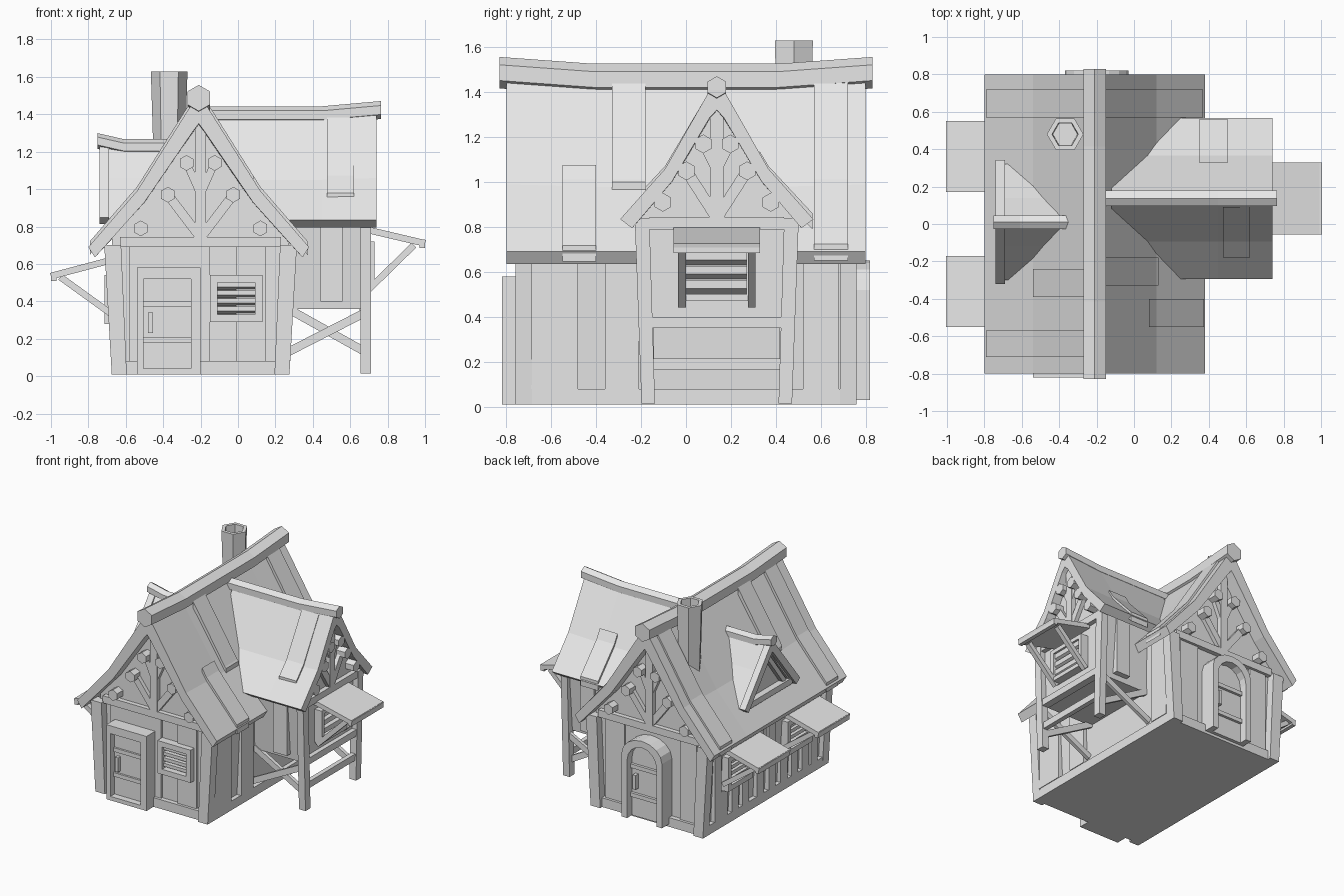
import bpy, bmesh, math
from mathutils import Vector

if "Cube" in bpy.data.objects:
    bpy.data.objects.remove(bpy.data.objects["Cube"])

grey = bpy.data.materials.new("plain_grey")
grey.use_nodes = True
grey.diffuse_color = (0.8, 0.8, 0.8, 1)
grey.node_tree.nodes["Principled BSDF"].inputs["Base Color"].default_value = (0.8, 0.8, 0.8, 1)

CX, WY, DY = -0.2, 0.137, 0.01      # centre lines of house, wing and dormer


def loft(name, rings):
    """Closed solid through equal rings of points."""
    bm = bmesh.new()
    vs = [[bm.verts.new(p) for p in r] for r in rings]
    n = len(vs[0])
    for a, b in zip(vs, vs[1:]):
        for i in range(n):
            j = (i + 1) % n
            bm.faces.new((a[i], a[j], b[j], b[i]))
    bm.faces.new(vs[0][::-1])
    bm.faces.new(vs[-1])
    bmesh.ops.recalc_face_normals(bm, faces=bm.faces)
    me = bpy.data.meshes.new(name)
    bm.to_mesh(me)
    bm.free()
    me.materials.append(grey)
    ob = bpy.data.objects.new(name, me)
    bpy.context.collection.objects.link(ob)
    return ob


# Wall frames: along the wall, height, distance outward
def front(u, z, d): return (u, -0.7 - d, z)
def back(u, z, d): return (u, 0.7 + d, z)
def right(u, z, d): return (CX + 0.455 + d, u, z)
def left(u, z, d): return (CX - 0.455 - d, u, z)
def wing_end(u, z, d): return (0.67 + d, u, z)
def dormer_end(u, z, d): return (-0.69 - d, u, z)
def wing_front(u, z, d): return (u, WY - 0.32 - d, z)
def wing_back(u, z, d): return (u, WY + 0.32 + d, z)
# Cross-section frames: across, height, along
def along_y(u, z, d): return (u, d, z)
def along_x(u, z, d): return (d, u, z)


def prism(name, pts, d0, d1, f):
    return loft(name, [[f(u, z, d) for u, z in pts] for d in (d0, d1)])


def rect(name, u0, u1, z0, z1, d0, d1, f):
    return prism(name, [(u0, z0), (u1, z0), (u1, z1), (u0, z1)], d0, d1, f)


def strip(name, p, q, w, d0, d1, f):
    p, q = Vector(p), Vector(q)
    s = (q - p).orthogonal().normalized() * w / 2
    prism(name, [p - s, q - s, q + s, p + s], d0, d1, f)


def hexagon(u, z, r, turn=30):
    return [(u + r * math.cos(math.radians(turn + 60 * k)),
             z + r * math.sin(math.radians(turn + 60 * k))) for k in range(6)]


def roof(name, c, outer, inner, stations, f):
    """Sagging roof slab; half profiles run from eave to apex."""
    def whole(h):
        return [(-o, z) for o, z in h] + [(o, z) for o, z in h[-2::-1]]
    low, high = outer[0][1], outer[-1][1]
    sec = whole(outer) + whole(inner)[::-1]
    loft(name, [[f(c + o, z + dz * max(0, (z - low) / (high - low)), t) for o, z in sec]
                for t, dz in stations])


def ridge(name, c, z, r, stations, f):
    loft(name, [[f(u, v, t) for u, v in hexagon(c, z + dz, r)] for t, dz in stations])


def plank(name, c, prof, side, o0, o1, t0, t1, f):
    """Raised board that follows a roof slope."""
    def zat(o):
        for (a, za), (b, zb) in zip(prof, prof[1:]):
            if b <= o <= a:
                return za + (zb - za) * (a - o) / (a - b)
        return prof[0][1]
    os = [o1] + [o for o, z in prof if o0 < o < o1] + [o0]
    pts = [(c + side * o, zat(o) + 0.022) for o in os]
    pts += [(c + side * o, zat(o) - 0.05) for o in os[::-1]]
    prism(name, pts, t0, t1, f)


def gable(name, f, c, half, zb, top, pegs):
    """Timber framing with round-ended pegs."""
    rect(name + "_tie_beam", c - half, c + half, zb, zb + 0.055, 0, 0.035, f)
    rect(name + "_king_post", c - 0.03, c + 0.03, zb, top, 0, 0.035, f)
    for s in (-1, 1):
        strip(name + "_lower_strut", (c, zb + 0.05), (c + s * pegs[1][0], pegs[1][1]), 0.05, 0, 0.03, f)
        strip(name + "_upper_strut", (c, pegs[1][1]), (c + s * pegs[2][0], pegs[2][1]), 0.04, 0, 0.03, f)
        for o, z in pegs:
            prism(name + "_peg", hexagon(c + s * o, z, 0.042), 0, 0.07, f)


def window(name, u0, u1, z0, z1, f, w=0.04, slats=4):
    for a, b in ((u0, u0 + w), (u1 - w, u1)):
        rect(name + "_jamb", a, b, z0, z1, -0.02, 0.06, f)
    for a, b in ((z0, z0 + w), (z1 - w, z1)):
        rect(name + "_rail", u0 + w, u1 - w, a, b, -0.02, 0.06, f)
    h = (z1 - z0 - 2 * w) / slats
    for k in range(slats):
        z = z0 + w + k * h
        sec = [(z + h, -0.01), (z + h, 0.045), (z + h * 0.42, 0.045), (z, -0.01)]
        loft(name + "_slat", [[f(u, v, d) for v, d in sec] for u in (u0 + w, u1 - w)])


def awning(name, x0, z0, x1, z1, y0, y1, foot, tip):
    strip(name + "_board", (x0, z0), (x1, z1), 0.035, y0, y1, along_y)
    for y in (y0 + 0.02, y1 - 0.055):
        strip(name + "_brace", foot, tip, 0.035, y, y + 0.035, along_y)
    rect(name + "_edge", x1 - 0.03 if x1 > 0 else x1, x1 if x1 > 0 else x1 + 0.03,
         z1 - 0.025, z1 + 0.02, y0, y1, along_y)


# House body and corner posts
half = [(0.44, 0.01), (0.475, 0.76), (0.29, 0.97)]
body = [(CX - o, z) for o, z in half] + [(CX, 1.4)] + [(CX + o, z) for o, z in half[::-1]]
prism("house_body", body, -0.7, 0.7, along_y)
for sx in (-1, 1):
    for sy in (-1, 1):
        sec = [(CX + sx * o, z) for o, z in ((0.395, 0.01), (0.475, 0.01), (0.515, 0.7), (0.425, 0.7))]
        prism("corner_post", sec, sy * 0.685, sy * 0.76, along_y)
    f = right if sx > 0 else left
    rect("side_sill", -0.7, 0.7, 0.01, 0.08, -0.03, 0.02, f)
for f in (front, back):
    rect("gable_sill", CX - 0.4, CX + 0.4, 0.01, 0.08, 0, 0.035, f)
    gable("house_gable", f, CX, 0.43, 0.69, 1.37, [(0.32, 0.79), (0.175, 0.97), (0.075, 1.14)])
for a, b in ((-0.58, -0.15), (-0.01, 0.15)):
    rect("front_plank", a, b, 0.08, 0.69, 0, 0.015, front)
for a, b in ((-0.59, -0.45), (0.02, 0.18)):
    rect("back_plank", a, b, 0.08, 0.69, 0, 0.015, back)
for a, b in ((-0.69, -0.48), (-0.36, -0.21), (0.52, 0.68)):
    rect("right_plank", a, b, 0.08, 0.7, -0.02, 0.025, right)

# House roof
HR = [(0.59, 0.69), (0.33, 0.99), (0.04, 1.45), (0, 1.49)]
sag = [(-0.8, 0), (-0.4, -0.03), (0.4, -0.03), (0.8, 0)]
roof("house_roof", CX - 0.01, HR, [(0.555, 0.635), (0.29, 0.93), (0.03, 1.31), (0, 1.35)], sag, along_y)
ridge("house_ridge_beam", CX - 0.01, 1.487, 0.07, [(t * 1.037, dz) for t, dz in sag], along_y)
for side, o0, o1, t0, t1 in ((-1, 0.06, 0.33, -0.39, -0.24), (1, 0.06, 0.34, -0.33, -0.18),
                             (1, 0.29, 0.585, -0.55, -0.4), (1, 0.05, 0.58, 0.57, 0.72),
                             (-1, 0.05, 0.58, 0.57, 0.72), (-1, 0.05, 0.58, -0.71, -0.57)):
    plank("house_roof_plank", CX - 0.01, HR, side, o0, o1, t0, t1, along_y)

# Chimney with a hollow top
loft("chimney", [[(x, y, z) for x, y in hexagon(-0.368, 0.48, r, 0)]
                 for r, z in ((0.08, 1.05), (0.098, 1.63), (0.07, 1.63), (0.066, 1.54))])

# Front door
rect("front_door", -0.51, -0.24, 0.02, 0.54, 0, 0.07, front)
for a, b in ((-0.54, -0.505), (-0.25, -0.2)):
    rect("front_door_jamb", a, b, 0.01, 0.58, 0, 0.12, front)
rect("front_door_lintel", -0.505, -0.25, 0.52, 0.58, 0, 0.12, front)
rect("front_door_step", -0.505, -0.25, 0.01, 0.04, 0, 0.12, front)
for z in (0.18, 0.37):
    rect("front_door_band", -0.505, -0.25, z, z + 0.03, 0.06, 0.085, front)
rect("front_door_handle", -0.48, -0.455, 0.23, 0.34, 0.06, 0.1, front)
window("front_window", -0.15, 0.13, 0.29, 0.54, front)


# Arched back door
def arch(w, top, base):
    ring = [(CX + w * math.cos(math.pi * k / 8), top - 0.13 + 0.13 * math.sin(math.pi * k / 8)) for k in range(9)]
    return [(CX + w, base)] + ring + [(CX - w, base)]


prism("back_door", arch(0.14, 0.6, 0.03), 0, 0.06, back)
prism("back_door_frame", arch(0.17, 0.65, 0.03) + arch(0.125, 0.6, 0.03)[::-1], 0, 0.12, back)
for z in (0.18, 0.4):
    rect("back_door_band", CX - 0.125, CX + 0.125, z, z + 0.03, 0.05, 0.08, back)
rect("back_door_handle", CX + 0.07, CX + 0.095, 0.25, 0.36, 0.05, 0.095, back)

# Left wall windows, awnings and boards
for y in (-0.36, 0.36):
    window("left_window", y - 0.15, y + 0.15, 0.28, 0.54, left)
    awning("left_awning", -0.66, 0.625, -1.0, 0.535, y - 0.19, y + 0.19, (-0.68, 0.335), (-0.95, 0.53))
    for u in (-0.16, -0.03, 0.1):
        rect("left_low_plank", y + u, y + u + 0.08, 0.08, 0.28, -0.02, 0.02, left)
for y in (-0.62, -0.11, 0.03, 0.54):
    rect("left_plank", y, y + 0.08, 0.08, 0.7, -0.02, 0.025, left)

# Wing on legs
half = [(0.3, 0.36), (0.34, 0.86), (0.2, 1.02)]
sec = [(WY - o, z) for o, z in half] + [(WY, 1.35)] + [(WY + o, z) for o, z in half[::-1]]
prism("wing_body", sec, 0.1, 0.67, along_x)
for s, f in ((-1, wing_front), (1, wing_back)):
    post = [(WY + s * o, z) for o, z in ((0.275, 0.015), (0.335, 0.015), (0.365, 0.84), (0.3, 0.84))]
    prism("wing_post", post, 0.655, 0.71, along_x)
    rect("wing_plank", 0.44, 0.56, 0.4, 0.84, -0.03, 0.025, f)
    strip("leg_brace_rising", (0.25, 0.12), (0.68, 0.34), 0.045, -0.01, 0.015, f)
    strip("leg_brace_falling", (0.25, 0.37), (0.68, 0.13), 0.045, -0.04, -0.012, f)
rect("leg_rail", WY - 0.29, WY + 0.29, 0.165, 0.215, -0.005, 0.03, wing_end)
rect("wing_floor_beam", WY - 0.29, WY + 0.29, 0.35, 0.4, -0.02, 0.035, wing_end)
gable("wing_gable", wing_end, WY, 0.3, 0.79, 1.32, [(0.24, 0.91), (0.135, 1.05), (0.06, 1.17)])
window("wing_window", -0.03, 0.3, 0.47, 0.72, wing_end, 0.03, 3)
awning("wing_awning", 0.68, 0.785, 1.0, 0.71, -0.055, 0.33, (0.69, 0.455), (0.94, 0.7))

# Wing roof
WR = [(0.43, 0.835), (0.23, 1.05), (0.04, 1.37), (0, 1.405)]
rise = [(-0.12, 0), (0.45, 0), (0.74, 0.025)]
roof("wing_roof", WY, WR, [(0.377, 0.795), (0.2, 0.995), (0.03, 1.27), (0, 1.3)], rise, along_x)
ridge("wing_ridge_beam", WY, 1.395, 0.048, [(-0.16, 0), (0.45, 0), (0.765, 0.028)], along_x)
plank("wing_front_plank", WY, WR, -1, 0.045, 0.317, 0.475, 0.62, along_x)
plank("wing_back_plank", WY, WR, 1, 0.19, 0.425, 0.35, 0.5, along_x)

# Dormer
roof("dormer_roof", DY, [(0.31, 0.83), (0.13, 1.06), (0, 1.25)], [(0.27, 0.82), (0.1, 1.03), (0, 1.18)],
     [(-0.71, 0), (-0.3, 0)], along_x)
ridge("dormer_ridge_beam", DY, 1.235, 0.042, [(-0.75, 0.022), (-0.61, -0.01), (-0.34, -0.01)], along_x)
prism("dormer_panel", [(DY - 0.28, 0.8), (DY + 0.28, 0.8), (DY, 1.2)], -0.67, -0.4, along_x)
rect("dormer_sill", DY - 0.27, DY + 0.27, 0.82, 0.865, -0.05, 0.03, dormer_end)
for s in (-1, 1):
    strip("dormer_bargeboard", (DY + s * 0.31, 0.83), (DY, 1.215), 0.055, 0, 0.05, dormer_end)
    strip("dormer_inner_trim", (DY + s * 0.2, 0.86), (DY, 1.12), 0.035, -0.03, 0.015, dormer_end)
